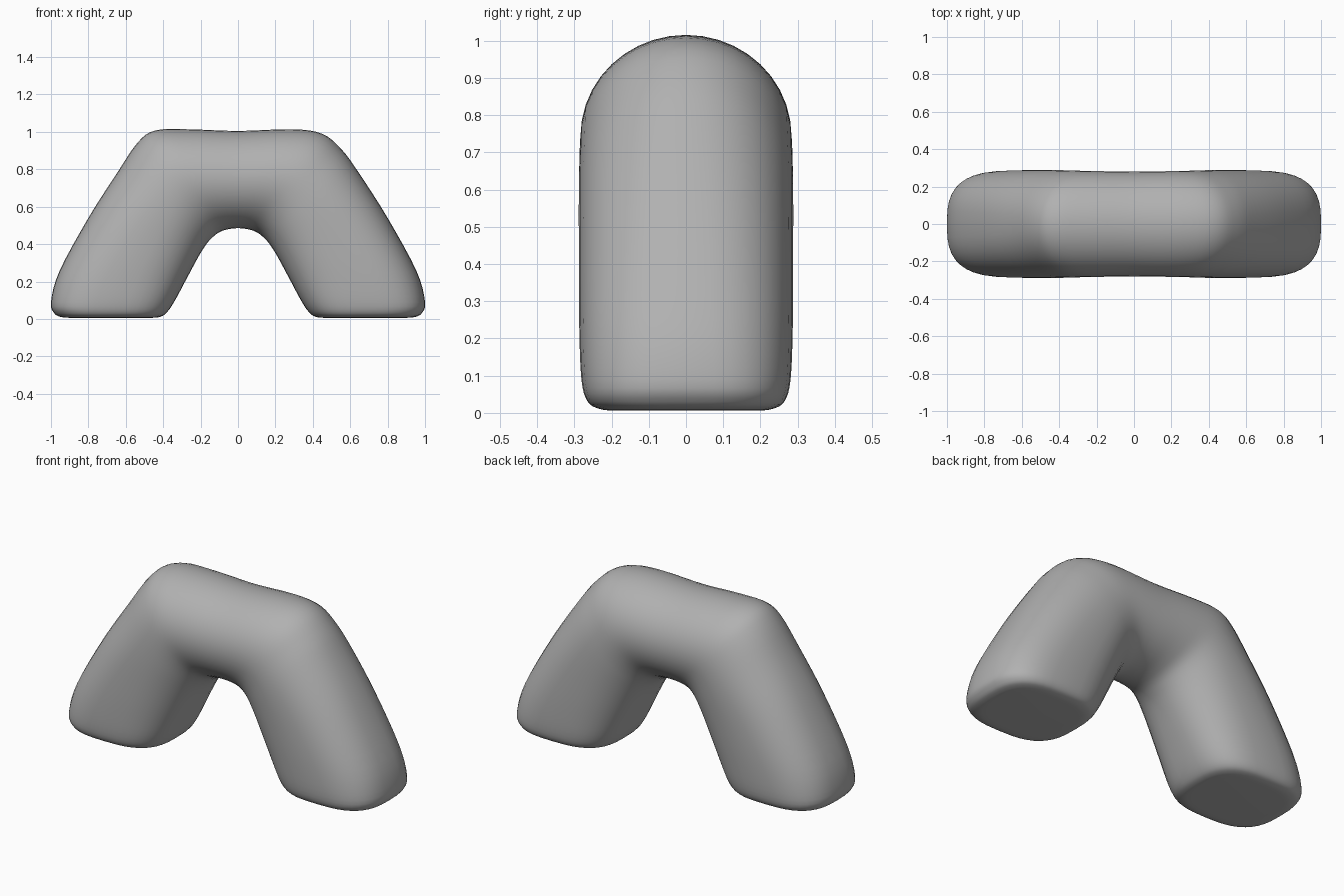
import bpy, bmesh, math
from mathutils import Vector

if "Cube" in bpy.data.objects:
    bpy.data.objects.remove(bpy.data.objects["Cube"])

SIDES = 40
STEPS = 4

# Leg stations from foot to middle: outer x, z, inner x, z, half width, roundness exponent
half = [
    (0.90, 0.006, 0.46, 0.006, 0.19, 2.9),
    (0.945, 0.010, 0.42, 0.010, 0.23, 2.9),
    (0.982, 0.030, 0.385, 0.030, 0.264, 2.9),
    (1.00, 0.09, 0.342, 0.09, 0.281, 2.8),
    (0.955, 0.255, 0.272, 0.22, 0.287, 2.6),
    (0.80, 0.54, 0.21, 0.335, 0.288, 2.4),
    (0.65, 0.775, 0.165, 0.405, 0.288, 2.2),
]
corner_left = [
    (0.535, 0.945, 0.125, 0.446, 0.286, 2.05),
    (0.44, 1.008, 0.088, 0.469, 0.284, 2.0),
    (0.27, 1.014, 0.045, 0.481, 0.282, 2.0),
]
corner_right = [
    (0.555, 0.905, 0.125, 0.446, 0.286, 2.05),
    (0.45, 0.99, 0.088, 0.469, 0.284, 2.0),
    (0.29, 1.014, 0.045, 0.481, 0.282, 2.0),
]
middle = (0, 1.005, 0, 0.485, 0.28, 2.0)


def flip(s):
    return (-s[0], s[1], -s[2], *s[3:])


def spline(pts, steps):
    """Catmull-Rom interpolation of station tuples."""
    out = []
    for i in range(len(pts) - 1):
        a, b, c, d = (pts[max(i - 1, 0)], pts[i], pts[i + 1],
                      pts[min(i + 2, len(pts) - 1)])
        for k in range(steps):
            t = k / steps
            out.append(tuple(
                0.5 * (2 * q + (r - p) * t + (2 * p - 5 * q + 4 * r - s) * t * t
                       + (3 * q - p - 3 * r + s) * t ** 3)
                for p, q, r, s in zip(a, b, c, d)))
    return out + [pts[-1]]


def spow(v, e):
    return math.copysign(abs(v) ** e, v)


# Arch body: rounded cross-sections lofted from one foot to the other
stations = [flip(s) for s in half + corner_left] + [middle] + (half + corner_right)[::-1]
bm = bmesh.new()
rings = []
for ox, oz, ix, iz, w, n in spline(stations, STEPS):
    outer, inner = Vector((ox, 0, oz)), Vector((ix, 0, iz))
    centre, axis = (outer + inner) / 2, (outer - inner) / 2
    ring = []
    for k in range(SIDES):
        a = math.tau * k / SIDES
        p = centre + axis * spow(math.cos(a), 2 / n)
        p.y = w * spow(math.sin(a), 2 / n)
        ring.append(bm.verts.new(p))
    rings.append(ring)
for r, s in zip(rings, rings[1:]):
    for k in range(SIDES):
        j = (k + 1) % SIDES
        bm.faces.new((r[k], r[j], s[j], s[k]))

# Flat soles
bm.faces.new(rings[0])
bm.faces.new(rings[-1])
bmesh.ops.recalc_face_normals(bm, faces=bm.faces)

mesh = bpy.data.meshes.new("arch_body")
bm.to_mesh(mesh)
bm.free()
obj = bpy.data.objects.new("arch_body", mesh)
bpy.context.collection.objects.link(obj)

# Dark grey finish
grey = bpy.data.materials.new("dark_grey")
grey.diffuse_color = (0.44, 0.44, 0.44, 1)
grey.use_nodes = True
grey.node_tree.nodes["Principled BSDF"].inputs["Base Color"].default_value = grey.diffuse_color
mesh.materials.append(grey)

bpy.context.view_layer.objects.active = obj
obj.select_set(True)
bpy.ops.object.shade_smooth_by_angle(angle=math.radians(50))
